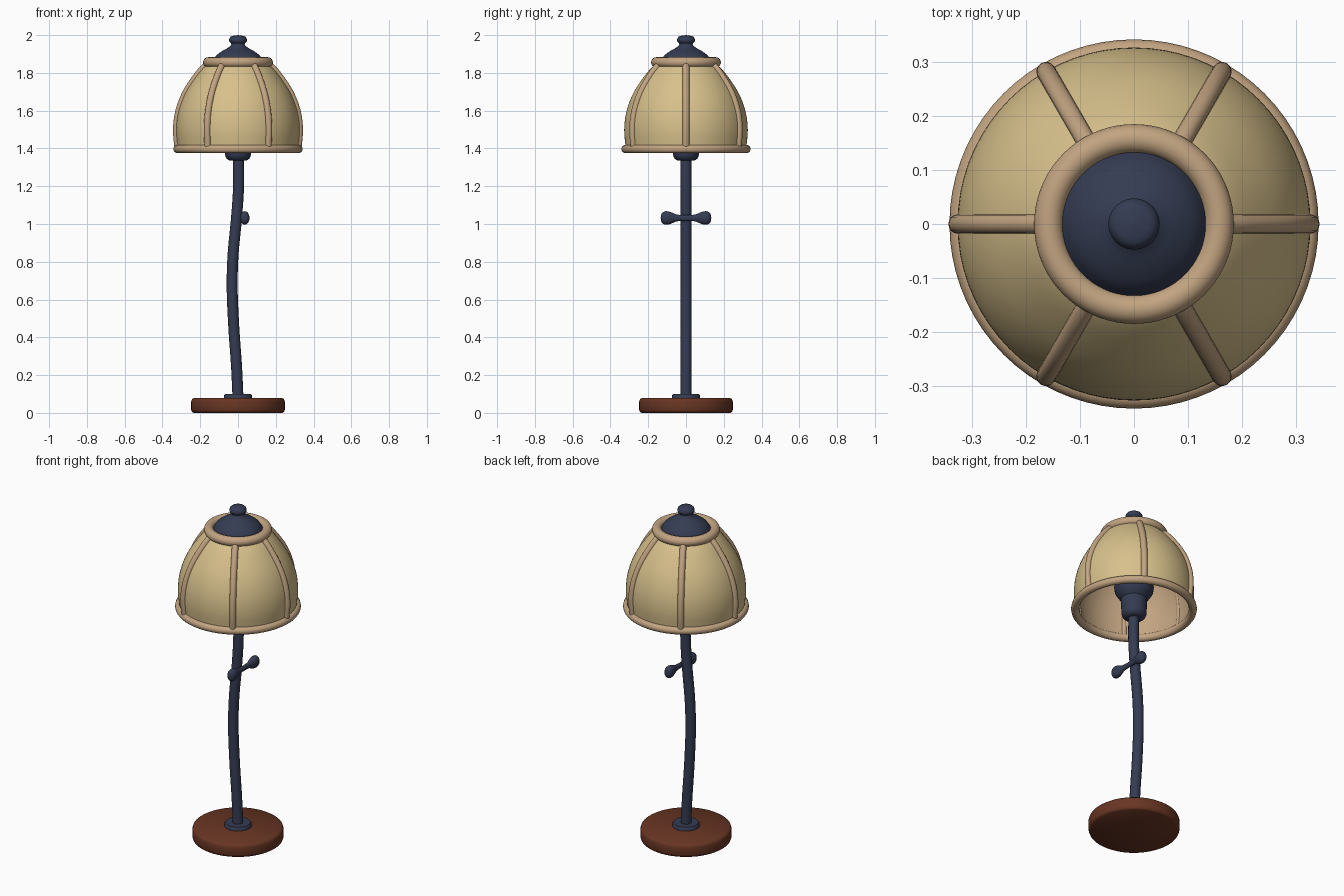
import bpy, bmesh, math
from mathutils import Vector

if "Cube" in bpy.data.objects:
    bpy.data.objects.remove(bpy.data.objects["Cube"])


def material(name, rgb):
    m = bpy.data.materials.new(name)
    m.diffuse_color = (*rgb, 1)
    m.use_nodes = True
    m.node_tree.nodes["Principled BSDF"].inputs["Base Color"].default_value = m.diffuse_color
    return m


CREAM = material("cream_shade", (0.68, 0.53, 0.26))
TAN = material("tan_frame", (0.54, 0.37, 0.22))
NAVY = material("navy_metal", (0.035, 0.045, 0.085))
BROWN = material("brown_wood", (0.14, 0.036, 0.017))


def spline(points, steps=6):
    """Catmull-Rom curve through the points."""
    p = [Vector(q) for q in points]
    p = [2 * p[0] - p[1]] + p + [2 * p[-1] - p[-2]]
    out = []
    for i in range(1, len(p) - 2):
        a, b, c, d = p[i - 1:i + 3]
        for k in range(steps):
            t = k / steps
            out.append(0.5 * (2 * b + (c - a) * t + (2 * a - 5 * b + 4 * c - d) * t * t
                              + (3 * b - a - 3 * c + d) * t ** 3))
    return out + [p[-2]]


def smooth(obj, angle=40):
    bpy.ops.object.select_all(action='DESELECT')
    obj.select_set(True)
    bpy.context.view_layer.objects.active = obj
    bpy.ops.object.shade_smooth_by_angle(angle=math.radians(angle))


def lathe(name, profile, mat, n=64):
    """Revolve (radius, z) points around z; rising profiles face outward."""
    bm = bmesh.new()
    rings = [[bm.verts.new((max(r, 0) * math.cos(2 * math.pi * i / n),
                            max(r, 0) * math.sin(2 * math.pi * i / n), z))
              for i in range(n)] for r, z in profile]
    for lo, hi in zip(rings, rings[1:]):
        for i in range(n):
            j = (i + 1) % n
            bm.faces.new((lo[i], lo[j], hi[j], hi[i]))
    bmesh.ops.remove_doubles(bm, verts=bm.verts, dist=1e-5)
    mesh = bpy.data.meshes.new(name)
    bm.to_mesh(mesh)
    bm.free()
    mesh.materials.append(mat)
    obj = bpy.data.objects.new(name, mesh)
    bpy.context.collection.objects.link(obj)
    smooth(obj)
    return obj


def tube(name, points, radius, mat):
    """Round tube along a path."""
    cu = bpy.data.curves.new(name, 'CURVE')
    cu.dimensions = '3D'
    cu.bevel_depth = radius
    cu.bevel_resolution = 6
    cu.use_fill_caps = True
    sp = cu.splines.new('POLY')
    sp.points.add(len(points) - 1)
    for q, co in zip(sp.points, points):
        q.co = (*co, 1)
    cu.materials.append(mat)
    obj = bpy.data.objects.new(name, cu)
    bpy.context.collection.objects.link(obj)
    bpy.ops.object.select_all(action='DESELECT')
    obj.select_set(True)
    bpy.context.view_layer.objects.active = obj
    bpy.ops.object.convert(target='MESH')
    obj = bpy.context.view_layer.objects.active
    smooth(obj)
    return obj


def ring(name, major, minor, z, mat):
    bpy.ops.mesh.primitive_torus_add(major_radius=major, minor_radius=minor, location=(0, 0, z),
                                     major_segments=72, minor_segments=16)
    obj = bpy.context.object
    obj.name = name
    obj.data.materials.append(mat)
    smooth(obj, 60)
    return obj


# Base disc with rounded edges, and the collar on it
lathe("base", [(0, 0), (0.235, 0), (0.244, 0.006), (0.248, 0.018), (0.248, 0.06),
               (0.244, 0.072), (0.234, 0.079), (0, 0.08)], BROWN)
lathe("base_collar", [(0, 0.07), (0.074, 0.07), (0.074, 0.092), (0.068, 0.1), (0, 0.1)], NAVY)

# Gently bent pole
tube("pole", spline([(0, 0, 0.08), (-0.008, 0, 0.25), (-0.022, 0, 0.45), (-0.031, 0, 0.66),
                     (-0.026, 0, 0.84), (-0.008, 0, 1.03), (0.003, 0, 1.2), (0.002, 0, 1.36)]),
     0.029, NAVY)

# Dumbbell-shaped switch handle across the pole
half = [(0, 0.134), (0.022, 0.13), (0.034, 0.115), (0.035, 0.095), (0.027, 0.07), (0.017, 0.04)]
prof = [(r, -z) for r, z in half] + half[::-1]
handle = lathe("switch_handle", spline(prof, 4), NAVY, 32)
handle.rotation_euler = (math.radians(90), 0, 0)
handle.scale = (0.7, 1, 1)
handle.location = (0.036, 0, 1.032)

# Bulb socket under the shade and the stem that carries the cap
lathe("socket", [(0, 1.335), (0.045, 1.336), (0.06, 1.345), (0.069, 1.365), (0.07, 1.455),
                 (0.085, 1.47), (0.104, 1.5), (0.108, 1.53), (0.09, 1.55), (0, 1.56)], NAVY)
tube("stem", [(0, 0, 1.54), (0, 0, 1.88)], 0.03, NAVY)

# Dome shade with an inner lining
dome = spline([(0.318, 1.39), (0.327, 1.5), (0.314, 1.6), (0.275, 1.7), (0.207, 1.8), (0.15, 1.858)])
lathe("shade", dome, CREAM, 72)
lathe("shade_lining", [(r - 0.014, z - 0.006) for r, z in reversed(dome)], TAN, 72)

# Shade frame: bottom rim, top ring and six ribs
ring("bottom_rim", 0.32, 0.022, 1.397, TAN)
ring("top_ring", 0.158, 0.027, 1.856, TAN)
for k in range(6):
    a = k * math.pi / 3
    tube(f"rib_{k + 1}", [((r - 0.001) * math.cos(a), (r - 0.001) * math.sin(a), z)
                          for r, z in dome], 0.018, TAN)

# Cap with a round finial
lathe("cap", [(0, 1.84), (0.135, 1.84)] +
      spline([(0.135, 1.862), (0.115, 1.892), (0.085, 1.915), (0.055, 1.932), (0.038, 1.946),
              (0.036, 1.954), (0.046, 1.966), (0.046, 1.98), (0.034, 1.994), (0, 2.0)], 4), NAVY)
